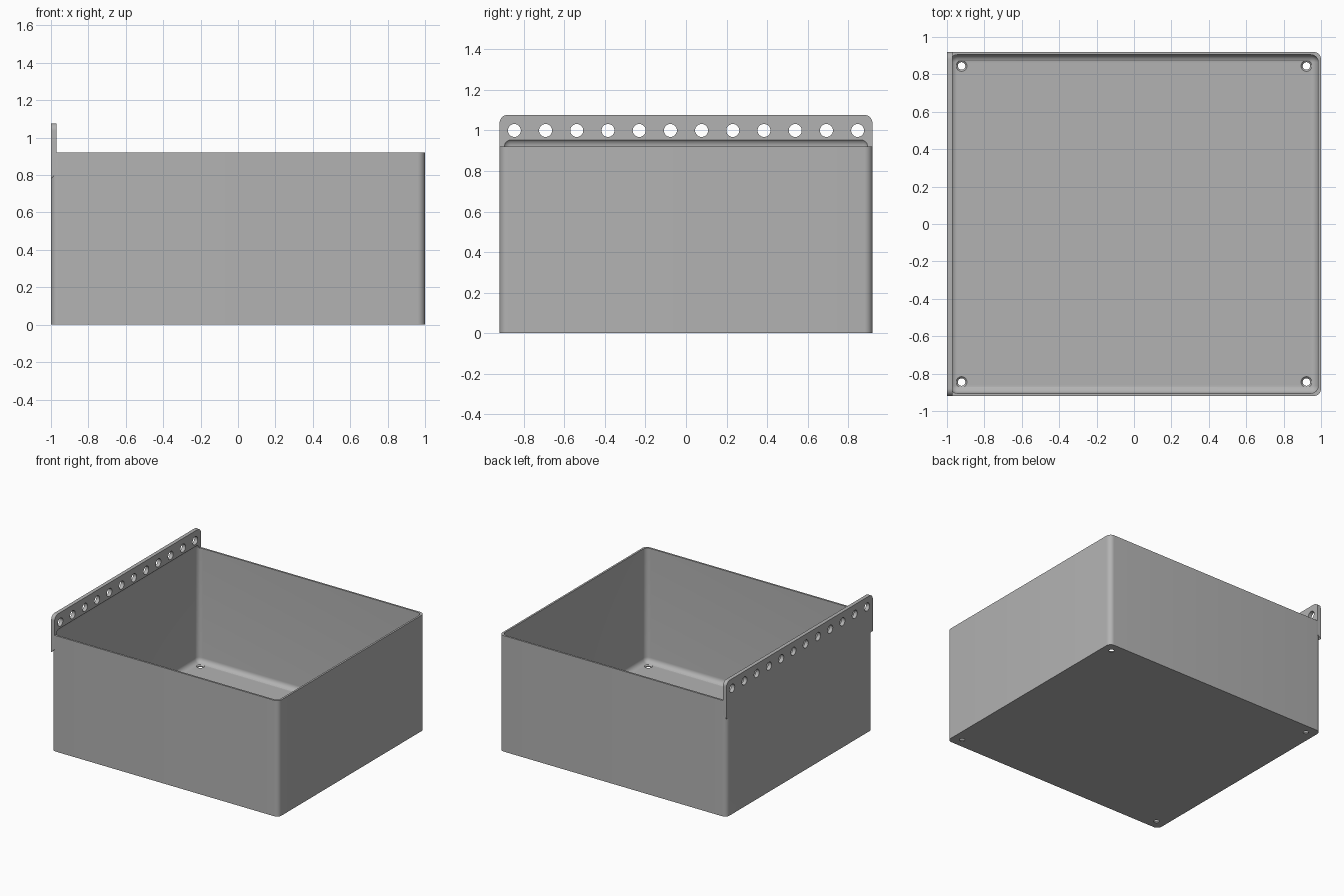
import bpy, bmesh, math

if "Cube" in bpy.data.objects:
    bpy.data.objects.remove(bpy.data.objects["Cube"])

HX, HY, H = 1.0, 0.92, 0.922      # half width, half depth, rim height
WALL, R = 0.015, 0.04             # wall thickness, corner radius
LIP, LIP_TOP, LIP_LOW = 0.03, 1.077, 0.78

grey = bpy.data.materials.new("plain grey")
grey.diffuse_color = (0.45, 0.45, 0.45, 1)
grey.use_nodes = True
grey.node_tree.nodes["Principled BSDF"].inputs["Base Color"].default_value = (0.45, 0.45, 0.45, 1)


def make_object(name, bm):
    bmesh.ops.recalc_face_normals(bm, faces=bm.faces)
    mesh = bpy.data.meshes.new(name)
    bm.to_mesh(mesh)
    bm.free()
    mesh.materials.append(grey)
    obj = bpy.data.objects.new(name, mesh)
    bpy.context.collection.objects.link(obj)
    return obj


def rounded_ring(hx, hy, r, n=8):
    pts = []
    for q, (sx, sy) in enumerate([(1, 1), (-1, 1), (-1, -1), (1, -1)]):
        for i in range(n + 1):
            a = math.pi / 2 * (q + i / n)
            pts.append((sx * (hx - r) + r * math.cos(a), sy * (hy - r) + r * math.sin(a)))
    return pts


def loft(name, levels):
    """Closed solid through rounded rectangles given as (z, half x, half y, radius)."""
    bm = bmesh.new()
    rings = [[bm.verts.new((x, y, z)) for x, y in rounded_ring(hx, hy, r)]
             for z, hx, hy, r in levels]
    for a, b in zip(rings, rings[1:]):
        for i in range(len(a)):
            j = (i + 1) % len(a)
            bm.faces.new((a[i], a[j], b[j], b[i]))
    bm.faces.new(rings[0])
    bm.faces.new(rings[-1])
    return make_object(name, bm)


def add_cylinder(bm, centre, r1, r2, depth, axis="Z"):
    made = bmesh.ops.create_cone(bm, cap_ends=True, segments=32, radius1=r1, radius2=r2, depth=depth)
    if axis == "X":
        for v in made["verts"]:
            v.co = (v.co.z, v.co.y, -v.co.x)
    bmesh.ops.translate(bm, verts=made["verts"], vec=centre)


def combine(target, other, operation):
    mod = target.modifiers.new(operation.title(), "BOOLEAN")
    mod.operation, mod.solver, mod.object = operation, "EXACT", other
    bpy.ops.object.select_all(action="DESELECT")
    bpy.context.view_layer.objects.active = target
    target.select_set(True)
    bpy.ops.object.modifier_apply(modifier=mod.name)
    bpy.data.objects.remove(other)


# Outer block with rounded upright corners
tray = loft("tray", [(0, HX, HY, R), (H, HX, HY, R)])

# Mounting flange on the right side: rounded top corners, sloped underside
bm = bmesh.new()
outline = [(-HY, LIP_LOW), (HY, LIP_LOW)]
for side in (1, -1):
    for i in range(9):
        a = math.pi / 2 * (i / 8 + (side < 0))
        outline.append((side * (HY - R) + R * math.cos(a), LIP_TOP - R + R * math.sin(a)))
outer = [bm.verts.new((-HX, y, z)) for y, z in outline]
inner = [bm.verts.new((-HX + LIP, y, z + (LIP if z == LIP_LOW else 0))) for y, z in outline]
bm.faces.new(outer)
bm.faces.new(inner)
for i in range(len(outer)):
    j = (i + 1) % len(outer)
    bm.faces.new((outer[i], outer[j], inner[j], inner[i]))
combine(tray, make_object("flange", bm), "UNION")

# Cavity with filleted floor and rounded upper end that notches the flange
levels = []
for z0, sign, order in ((WALL + R, -1, range(8, -1, -1)), (H, 1, range(9))):
    for i in order:
        a = math.pi / 2 * i / 8
        inset = WALL + R * (1 - math.cos(a))
        levels.append((z0 + sign * R * math.sin(a), HX - inset, HY - inset,
                       max(R * math.cos(a), 0.002)))
combine(tray, loft("cavity_cutter", levels), "DIFFERENCE")

# Row of hanging holes through the flange
bm = bmesh.new()
for i in range(12):
    add_cylinder(bm, (-HX + LIP / 2, (i - 5.5) * 0.154, 1.0), 0.032, 0.032, 0.2, "X")
combine(tray, make_object("flange_hole_cutter", bm), "DIFFERENCE")

# Countersunk corner holes in the floor
for rx, depth, z in (((0.02, 0.02), 0.2, 0.0), ((0.018, 0.034), 0.016, 0.012)):
    bm = bmesh.new()
    for sx in (-1, 1):
        for sy in (-1, 1):
            add_cylinder(bm, (sx * 0.922, sy * 0.845, z), rx[0], rx[1], depth)
    combine(tray, make_object("floor_hole_cutter", bm), "DIFFERENCE")

bpy.context.view_layer.objects.active = tray
tray.select_set(True)
bpy.ops.object.shade_smooth_by_angle(angle=math.radians(30))
